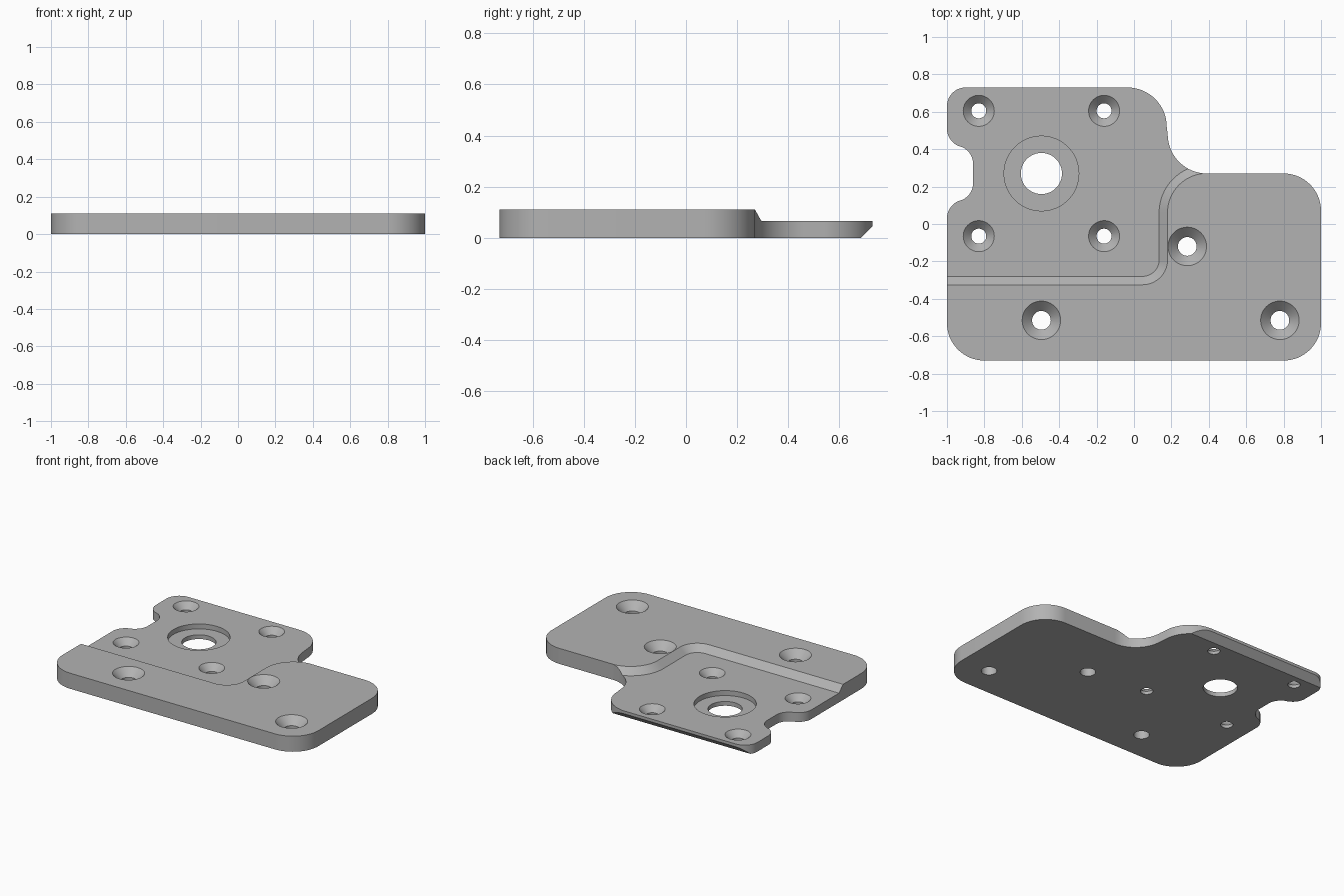
import bpy, bmesh
from math import cos, sin, radians, atan2, degrees

if "Cube" in bpy.data.objects:
    bpy.data.objects.remove(bpy.data.objects["Cube"], do_unlink=True)

TOP, STEP, HALF_Y = 0.11, 0.065, 0.73

grey = bpy.data.materials.new("machined grey")
grey.use_nodes = True
grey.diffuse_color = (0.45, 0.45, 0.45, 1)
grey.node_tree.nodes["Principled BSDF"].inputs["Base Color"].default_value = grey.diffuse_color


def arc(cx, cy, r, a0, a1, n=16):
    angles = [radians(a0 + (a1 - a0) * i / n) for i in range(n + 1)]
    return [(cx + r * cos(a), cy + r * sin(a)) for a in angles]


def loft(name, rings):
    """Closed solid through rings given as (z, points)."""
    bm = bmesh.new()
    loops = [[bm.verts.new((x, y, z)) for x, y in pts] for z, pts in rings]
    for low, high in zip(loops, loops[1:]):
        n = len(low)
        for i in range(n):
            j = (i + 1) % n
            bm.faces.new((low[i], low[j], high[j], high[i]))
    bm.faces.new(loops[0][::-1])
    bm.faces.new(loops[-1])
    bmesh.ops.recalc_face_normals(bm, faces=bm.faces)
    mesh = bpy.data.meshes.new(name)
    bm.to_mesh(mesh)
    bm.free()
    mesh.materials.append(grey)
    obj = bpy.data.objects.new(name, mesh)
    bpy.context.collection.objects.link(obj)
    return obj


def round_cutter(name, x, y, profile):
    return loft(name, [(z, arc(x, y, r, 0, 360, 48)[:-1]) for z, r in profile])


# Plate outline, counter-clockwise from the front left corner
lean = degrees(atan2(-0.19, -0.06))
outline = arc(-0.8, -0.53, 0.2, 180, 270)
outline += arc(0.8, -0.53, 0.2, 270, 360)
outline += arc(0.8, 0.07, 0.2, 0, 90)
outline += arc(0.39, 0.48, 0.21, 270, 180)
outline += arc(-0.035, 0.52, 0.21, 0, 90)
outline += arc(-0.9, 0.63, 0.1, 90, 180)
# Side notch: two mirrored S-curves about y = 0.27
s_curve = arc(-0.9, 0.51, 0.1, 180, 360 + lean)
s_curve += arc(-0.96, 0.32, 0.1, 180 + lean, 0)[1:]
outline += s_curve + [(x, 0.54 - y) for x, y in reversed(s_curve)]
plate = loft("mounting_plate", [(0, outline), (TOP, outline)])


# Lowered area with a 45 degree sloping border
def pocket(e):
    pts = [(-1.2, -0.28 - e)]
    pts += arc(0.045, -0.19, 0.09 + e, -90, 0)
    pts += arc(0.39, 0.06, 0.256 - e, 180, 90)
    return pts + [(0.39, 1), (-1.2, 1)]


cutters = [loft("pocket_cutter", [(STEP, pocket(0)), (0.13, pocket(0.13 - STEP))])]

# Chamfer under the back edge
back = HALF_Y - 0.045
cutters.append(loft("chamfer_cutter", [
    (-0.05, [(-1.2, back - 0.05), (1.2, back - 0.05), (1.2, 1), (-1.2, 1)]),
    (0.045, [(-1.2, HALF_Y), (1.2, HALF_Y), (1.2, 1), (-1.2, 1)])]))

# Countersunk screw holes
small = [(x, y, 0.04, 0.083, STEP) for x in (-0.83, -0.16) for y in (0.605, -0.065)]
large = [(x, y, 0.05, 0.103, TOP) for x, y in ((-0.495, -0.515), (0.285, -0.12), (0.78, -0.515))]
for x, y, r, rim, z in small + large:
    cutters.append(round_cutter("screw_hole_cutter", x, y, [
        (-0.05, r), (z - rim + r, r), (z + 0.02, rim + 0.02)]))

# Stepped centre bore
cutters.append(round_cutter("bore_cutter", -0.495, 0.27, [
    (-0.05, 0.11), (0.03, 0.11), (0.03, 0.2), (0.2, 0.2)]))

bpy.ops.object.select_all(action="DESELECT")
bpy.context.view_layer.objects.active = plate
plate.select_set(True)
for cutter in cutters:
    cutter.hide_render = True
    cut = plate.modifiers.new("cut", "BOOLEAN")
    cut.operation, cut.solver, cut.object = "DIFFERENCE", "EXACT", cutter
    bpy.ops.object.modifier_apply(modifier=cut.name)
    bpy.data.objects.remove(cutter, do_unlink=True)

bpy.ops.object.shade_smooth_by_angle(angle=radians(25))
